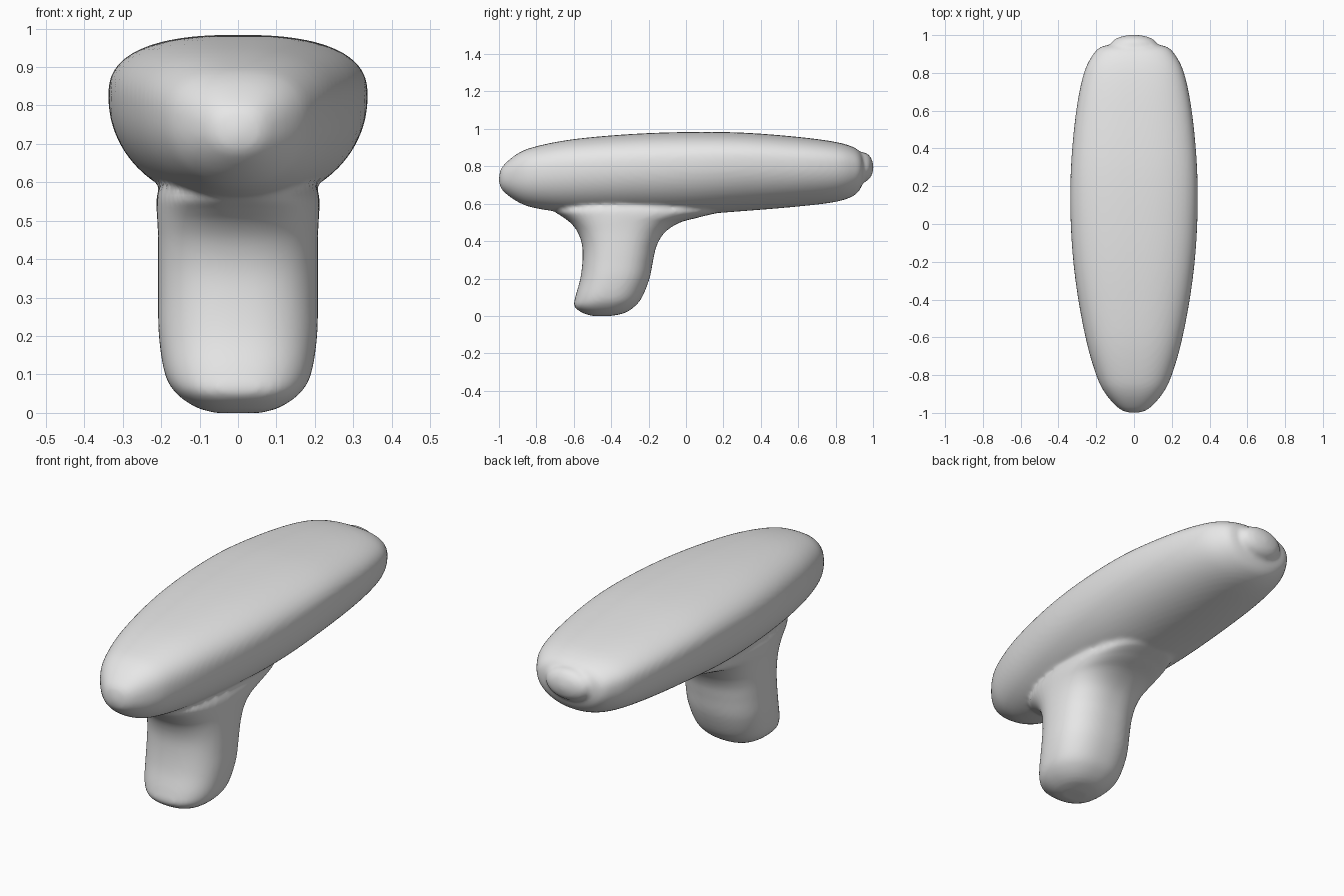
import bpy, bmesh, math
from mathutils import Vector, Matrix

cube = bpy.data.objects.get("Cube")
if cube:
    bpy.data.objects.remove(cube)

SIDES = 64
STEPS = 6


def spline(rows):
    """Catmull-Rom interpolation through the key rows."""
    keys = [Vector(r) for r in rows]
    last = len(keys) - 1
    result = []
    for i in range(last):
        a, b, c, d = (keys[min(max(i + k, 0), last)] for k in (-1, 0, 1, 2))
        for s in range(STEPS):
            t = s / STEPS
            result.append(b + (c - a) * (t / 2)
                          + (a * 2 - b * 5 + c * 4 - d) * (t * t / 2)
                          + (b * 3 - a - c * 3 + d) * (t ** 3 / 2))
    result.append(keys[last])
    return result


def superellipse(angle, power):
    """Unit rounded outline point."""
    c, s = math.cos(angle), math.sin(angle)
    return (math.copysign(abs(c) ** (2 / power), c),
            math.copysign(abs(s) ** (2 / power), s))


def loft(bm, rings):
    """Skin closed rings of points and cap both ends."""
    loops = [[bm.verts.new(p) for p in ring] for ring in rings]
    for lo, hi in zip(loops, loops[1:]):
        for i in range(SIDES):
            j = (i + 1) % SIDES
            bm.faces.new((lo[i], lo[j], hi[j], hi[i]))
    bm.faces.new(loops[0][::-1])
    bm.faces.new(loops[-1])


def head_ring(y, mid, width, top, bottom):
    ring = []
    for i in range(SIDES):
        a = math.tau * i / SIDES
        upper = math.sin(a) >= 0
        u, v = superellipse(a, 2.5 if upper else 2.1)
        ring.append((u * width, y, mid + v * ((top - mid) if upper else (mid - bottom))))
    return ring


def handle_ring(z, front, back, width):
    ring = []
    for i in range(SIDES):
        u, v = superellipse(math.tau * i / SIDES, 2.4)
        ring.append((u * width, (front + back) / 2 + v * (back - front) / 2, z))
    return ring


# Long head: y, widest height, half width, top, bottom
head_rows = [
    (-1, .73, .015, .745, .715),
    (-.98, .735, .075, .80, .67),
    (-.9, .75, .15, .868, .61),
    (-.8, .765, .2, .907, .575),
    (-.6, .785, .257, .945, .55),
    (-.3, .805, .31, .972, .54),
    (0, .82, .335, .983, .54),
    (.3, .83, .334, .98, .56),
    (.6, .82, .306, .957, .585),
    (.8, .81, .265, .93, .61),
    (.9, .8, .215, .9, .645),
    (.94, .79, .17, .865, .695),
    (.95, .79, .1, .83, .74),
]

# Handle flaring into the head: z, front, back, half width
handle_rows = [
    (0, -.5, -.4, .06),
    (.015, -.55, -.33, .11),
    (.05, -.597, -.275, .16),
    (.1, -.592, -.235, .19),
    (.2, -.565, -.195, .206),
    (.3, -.553, -.175, .208),
    (.38, -.556, -.155, .208),
    (.45, -.58, -.11, .208),
    (.5, -.62, -.03, .21),
    (.53, -.66, .08, .212),
    (.57, -.7, .2, .21),
    (.65, -.6, .1, .18),
]

bm = bmesh.new()
loft(bm, [head_ring(*r) for r in spline(head_rows)])
loft(bm, [handle_ring(*r) for r in spline(handle_rows)])

# Rounded end button
bmesh.ops.create_uvsphere(
    bm, u_segments=48, v_segments=24, radius=1,
    matrix=Matrix.Translation((0, .945, .795)) @ Matrix.Diagonal((.125, .057, .08, 1)))
bmesh.ops.recalc_face_normals(bm, faces=bm.faces)

mesh = bpy.data.meshes.new("head_and_handle")
bm.to_mesh(mesh)
bm.free()
body = bpy.data.objects.new("head_and_handle", mesh)
bpy.context.collection.objects.link(body)

# Fuse the pieces into one softly blended skin
fuse = body.modifiers.new("fuse", 'REMESH')
fuse.mode = 'VOXEL'
fuse.voxel_size = .011
fuse.use_smooth_shade = True
soften = body.modifiers.new("soften", 'SMOOTH')
soften.factor = .5
soften.iterations = 8

bpy.context.view_layer.objects.active = body
body.select_set(True)
for name in ("fuse", "soften"):
    bpy.ops.object.modifier_apply(modifier=name)
bpy.ops.object.shade_smooth()

# Plain grey finish
grey = bpy.data.materials.new("light_grey")
grey.use_nodes = True
colour = (.8, .8, .8, 1)
grey.diffuse_color = colour
grey.node_tree.nodes["Principled BSDF"].inputs["Base Color"].default_value = colour
body.data.materials.clear()
body.data.materials.append(grey)
